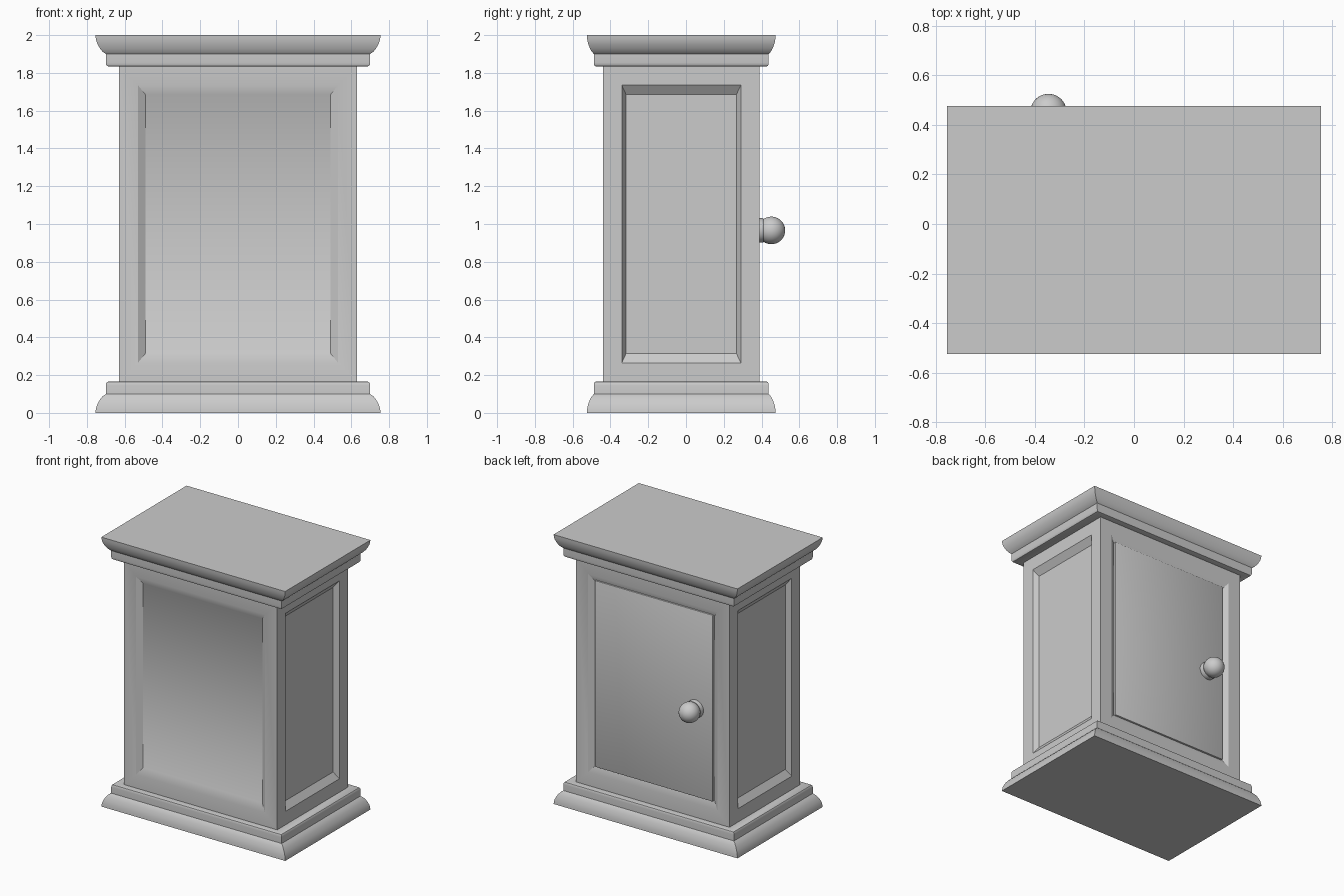
import bpy, bmesh, math
from mathutils import Vector, Matrix

if "Cube" in bpy.data.objects:
    bpy.data.objects.remove(bpy.data.objects["Cube"])

CY = -0.025            # centre of the cabinet in y
HX, HY = 0.63, 0.415   # half sizes of the body
Z0, Z1 = 0.165, 1.835  # body bottom and top


def finish(bm, name, angle=30):
    bmesh.ops.recalc_face_normals(bm, faces=bm.faces)
    me = bpy.data.meshes.new(name)
    bm.to_mesh(me)
    bm.free()
    ob = bpy.data.objects.new(name, me)
    bpy.context.collection.objects.link(ob)
    bpy.ops.object.select_all(action='DESELECT')
    ob.select_set(True)
    bpy.context.view_layer.objects.active = ob
    bpy.ops.object.shade_smooth_by_angle(angle=math.radians(angle))
    return ob


def box(bm, center, size):
    m = Matrix.Translation(center) @ Matrix.Diagonal((*size, 1))
    return bmesh.ops.create_cube(bm, size=1, matrix=m)


# cabinet body: open top and bottom, a sunk bevelled panel on each side
bm = bmesh.new()
box(bm, (0, CY, (Z0 + Z1) / 2), (2 * HX, 2 * HY, Z1 - Z0))
bm.normal_update()
caps = [f for f in bm.faces if abs(f.normal.z) > 0.5]
bmesh.ops.delete(bm, geom=caps, context='FACES_ONLY')
panels = list(bm.faces)
bmesh.ops.inset_individual(bm, faces=panels, thickness=0.1, use_even_offset=True)
bmesh.ops.inset_individual(bm, faces=panels, thickness=0.01, use_even_offset=True)
for f in panels:
    n = f.normal.copy()
    is_side = abs(n.x) > 0.5
    depth = 0.036 if is_side else 0.026
    c = f.calc_center_median()
    for v in f.verts:
        d = v.co - c
        v.co.z = c.z + math.copysign(0.685, d.z)
        if is_side:
            v.co.y = c.y + math.copysign(0.292, d.y)
        else:
            v.co.x = c.x + math.copysign(0.49, d.x)
        v.co -= n * depth
finish(bm, "cabinet_body")

# base and top mouldings: (spread, height) profile swept round the rectangle
PROFILE = [(1, 0), (0.985, 0.016), (0.955, 0.033), (0.90, 0.05), (0.81, 0.07),
           (0.70, 0.087), (0.56, 0.10), (0.56, 0.145), (0.545, 0.156),
           (0.51, 0.163), (0.46, 0.165), (0, 0.165)]


def moulding(name, flip):
    bm = bmesh.new()
    rings = []
    for t, h in PROFILE:
        x, y = HX + 0.125 * t, HY + 0.085 * t
        z = 2 - h if flip else h
        rings.append([bm.verts.new((sx * x, CY + sy * y, z))
                      for sx, sy in ((-1, -1), (1, -1), (1, 1), (-1, 1))])
    bm.faces.new(rings[0])
    for a, b in zip(rings, rings[1:]):
        for i in range(4):
            j = (i + 1) % 4
            bm.faces.new((a[i], a[j], b[j], b[i]))
    finish(bm, name)


moulding("base_moulding", False)
moulding("top_moulding", True)

# door slab sitting in the rear recess, with softened edges
bm = bmesh.new()
box(bm, (0, 0.366, 1.003), (0.97, 0.028, 1.385))
bmesh.ops.bevel(bm, geom=list(bm.edges), offset=0.006, segments=2,
                profile=0.5, affect='EDGES')
finish(bm, "door")

# turned knob: short stem and ball, spun round the y axis
R, BALL_Y = 0.073, 0.452
pts = [(0, 0.37), (0.065, 0.37), (0.065, 0.402), (0.062, 0.411)]
for i in range(15):
    a = math.radians(-35 + 125 * i / 14)
    pts.append((R * math.cos(a) if i < 14 else 0, BALL_Y + R * math.sin(a)))
bm = bmesh.new()
vs = [bm.verts.new((-0.345 + r, y, 0.966)) for r, y in pts]
es = [bm.edges.new(p) for p in zip(vs, vs[1:])]
bmesh.ops.spin(bm, geom=vs + es, cent=Vector((-0.345, 0, 0.966)), axis=(0, 1, 0),
               angle=2 * math.pi, steps=40)
bmesh.ops.remove_doubles(bm, verts=bm.verts, dist=0.0002)
finish(bm, "door_knob", 40)
